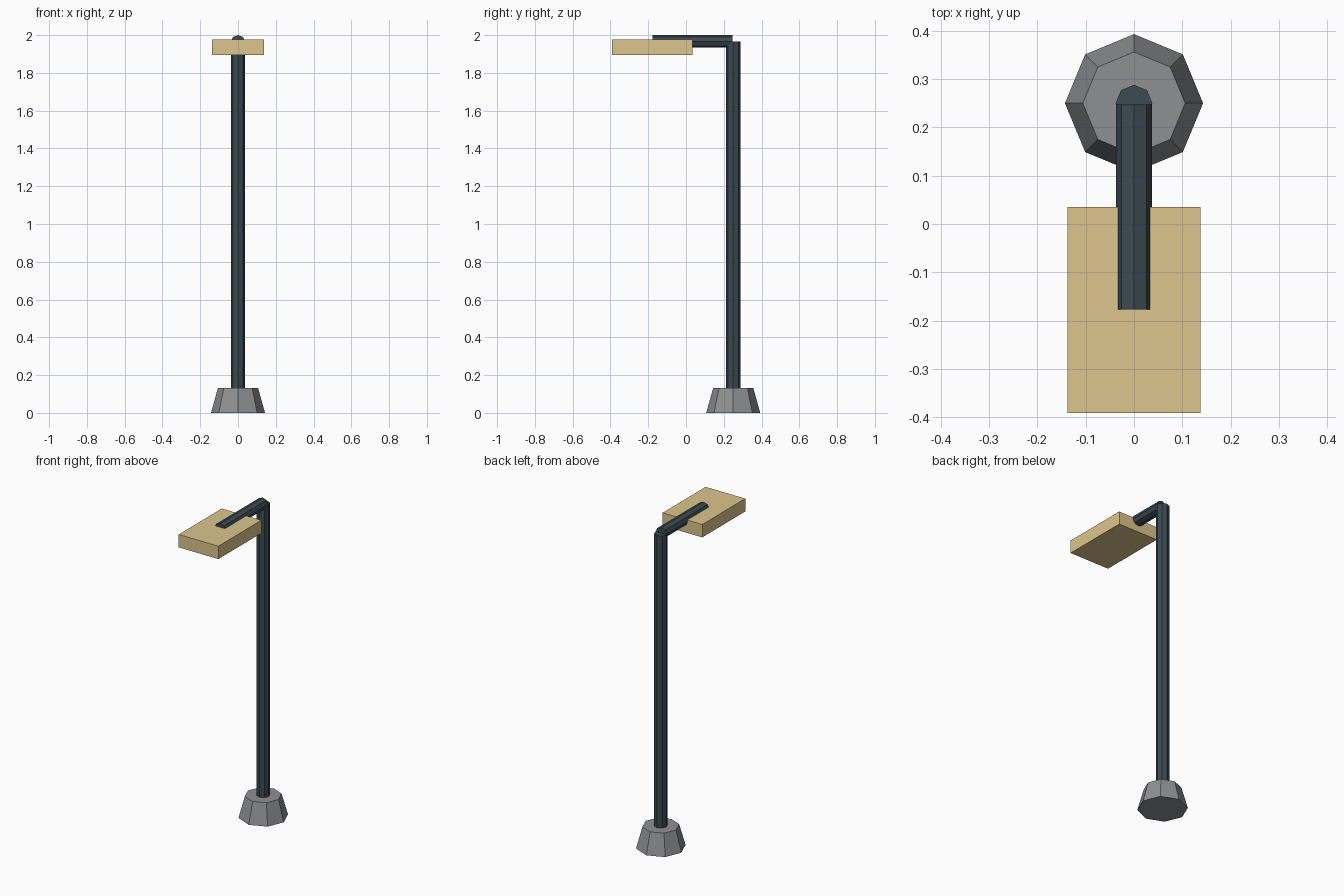
import bpy
from math import pi

if "Cube" in bpy.data.objects:
    bpy.data.objects.remove(bpy.data.objects["Cube"])


def material(name, rgb):
    m = bpy.data.materials.new(name)
    m.diffuse_color = (*rgb, 1)
    m.use_nodes = True
    m.node_tree.nodes["Principled BSDF"].inputs["Base Color"].default_value = m.diffuse_color
    return m


def prism(name, r1, r2, depth, loc, mat, rot=(0, 0, 0), scale=(1, 1, 1)):
    bpy.ops.mesh.primitive_cone_add(vertices=8, radius1=r1, radius2=r2,
                                    depth=depth, location=loc, rotation=rot)
    ob = bpy.context.object
    ob.name = name
    ob.scale = scale
    ob.data.materials.append(mat)
    return ob


stone = material("stone", (0.27, 0.28, 0.29))
metal = material("dark_metal", (0.045, 0.068, 0.085))
glow = material("lamp_yellow", (0.72, 0.56, 0.27))

POLE_Y = 0.25

# tapered octagonal foot
prism("base", 0.143, 0.106, 0.133, (0, POLE_Y, 0.0665), stone)

# upright pole
bottom, top = 0.12, 1.966
prism("pole", 0.038, 0.038, top - bottom, (0, POLE_Y, (top + bottom) / 2), metal)

# horizontal arm, slightly flattened octagon running along y
y0, y1 = -0.177, 0.247
prism("arm", 0.037, 0.037, y1 - y0, (0, (y0 + y1) / 2, 1.967), metal,
      rot=(pi / 2, 0, 0), scale=(1, 0.033 / 0.037, 1))

# lamp head box
bpy.ops.mesh.primitive_cube_add(size=1, location=(0, -0.178, 1.935))
lamp = bpy.context.object
lamp.name = "lamp_head"
lamp.scale = (0.275, 0.426, 0.081)
lamp.data.materials.append(glow)
